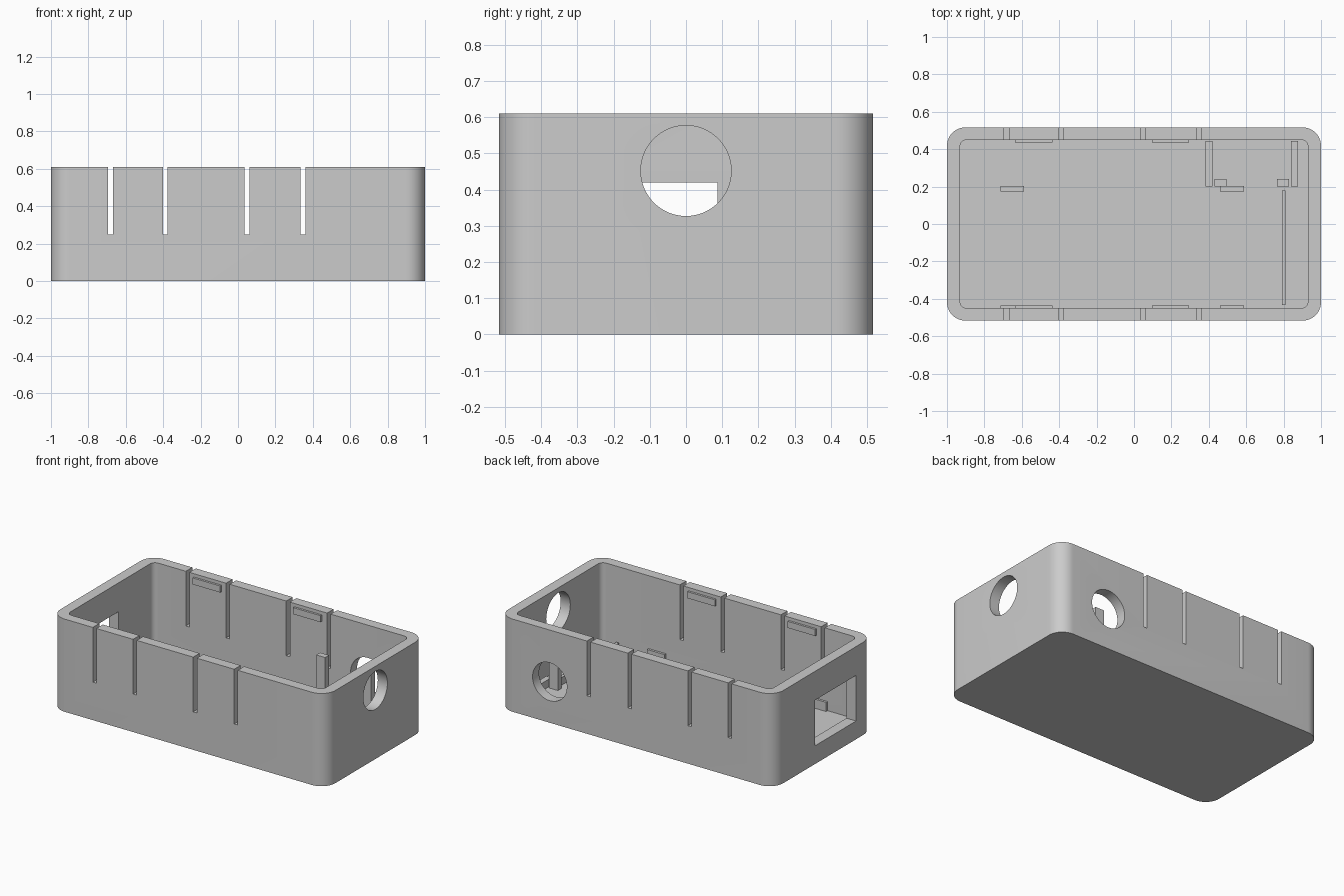
import bpy
import bmesh
from math import pi, radians
from mathutils import Matrix, Vector

default_cube = bpy.data.objects.get("Cube")
if default_cube:
    bpy.data.objects.remove(default_cube, do_unlink=True)

HEIGHT, FLOOR = 0.61, 0.07
OUT_X, OUT_Y = 1.0, 0.517
IN_X, IN_Y = 0.93, 0.45

# Single grey plastic
plastic = bpy.data.materials.new("grey plastic")
plastic.use_nodes = True
grey = (0.6, 0.6, 0.6, 1)
plastic.diffuse_color = grey
plastic.node_tree.nodes["Principled BSDF"].inputs["Base Color"].default_value = grey


def add_object(name, bm):
    mesh = bpy.data.meshes.new(name)
    bm.to_mesh(mesh)
    bm.free()
    mesh.materials.append(plastic)
    obj = bpy.data.objects.new(name, mesh)
    bpy.context.collection.objects.link(obj)
    return obj


def box(name, x, y, z, radius=0):
    """Box from (min, max) ranges, with optional rounded vertical edges."""
    bm = bmesh.new()
    bmesh.ops.create_cube(bm, size=1)
    for v in bm.verts:
        v.co = Vector([(r[0] + r[1]) / 2 + c * (r[1] - r[0])
                       for c, r in zip(v.co, (x, y, z))])
    if radius:
        upright = [e for e in bm.edges
                   if abs(e.verts[0].co.z - e.verts[1].co.z) > 0.01]
        bmesh.ops.bevel(bm, geom=upright, offset=radius, segments=12,
                        profile=0.5, affect='EDGES')
    return add_object(name, bm)


def cylinder(name, center, radius, depth, axis):
    bm = bmesh.new()
    turn = Matrix.Rotation(pi / 2, 4, 'Y' if axis == 'X' else 'X')
    bmesh.ops.create_cone(bm, cap_ends=True, segments=64, radius1=radius,
                          radius2=radius, depth=depth,
                          matrix=Matrix.Translation(center) @ turn)
    return add_object(name, bm)


# Rounded tray body
body = box("case_body", (-OUT_X, OUT_X), (-OUT_Y, OUT_Y), (0, HEIGHT), 0.1)

# Cavity, flex slots through both long walls, port holes and window
cutters = [
    box("cavity_cutter", (-IN_X, IN_X), (-IN_Y, IN_Y), (FLOOR, 1), 0.035),
    cylinder("end_hole_cutter", (0.97, 0, 0.452), 0.125, 0.3, 'X'),
    cylinder("back_hole_cutter", (0.63, 0.48, 0.27), 0.125, 0.2, 'Y'),
    box("window_cutter", (-1.1, -0.85), (-0.34, 0.087), (0.12, 0.42)),
]
for x in (-0.682, -0.389, 0.049, 0.347):
    cutters.append(box("slot_cutter", (x - 0.013, x + 0.013), (-0.7, 0.7), (0.25, 0.8)))

bpy.context.view_layer.objects.active = body
for cutter in cutters:
    cutter.hide_render = True
    mod = body.modifiers.new("cut", 'BOOLEAN')
    mod.operation = 'DIFFERENCE'
    mod.solver = 'EXACT'
    mod.object = cutter
    bpy.ops.object.modifier_apply(modifier=mod.name)
    bpy.data.objects.remove(cutter, do_unlink=True)

bpy.ops.object.select_all(action='DESELECT')
body.select_set(True)
bpy.ops.object.shade_smooth_by_angle(angle=radians(30))

# Lid catches near the rim, between each pair of slots
for side, label in ((1, "back"), (-1, "front")):
    for x in (-0.635, 0.095):
        box(label + "_lid_catch", (x, x + 0.2),
            sorted((side * 0.436, side * (IN_Y + 0.01))), (0.545, 0.588))

# Board supports on the floor
for x in (-0.715, 0.46):
    box("front_board_support", (x, x + 0.128), (-IN_Y - 0.01, -0.435), (FLOOR - 0.01, 0.13))
    box("inner_board_support", (x, x + 0.128), (0.175, 0.203), (FLOOR - 0.01, 0.13))

# Floor rib and socket holder, mirrored about the back hole
box("floor_rib", (0.79, 0.81), (-0.432, 0.178), (FLOOR - 0.01, 0.12))
for side, label in ((-1, "right"), (1, "left")):
    def span(a, b):
        return sorted((0.63 + side * a, 0.63 + side * b))
    box(label + "_socket_rail", span(0.21, 0.247), (0.2, 0.445), (FLOOR - 0.01, 0.12))
    box(label + "_socket_post", span(0.135, 0.2), (0.2, 0.24), (FLOOR - 0.01, 0.456))
